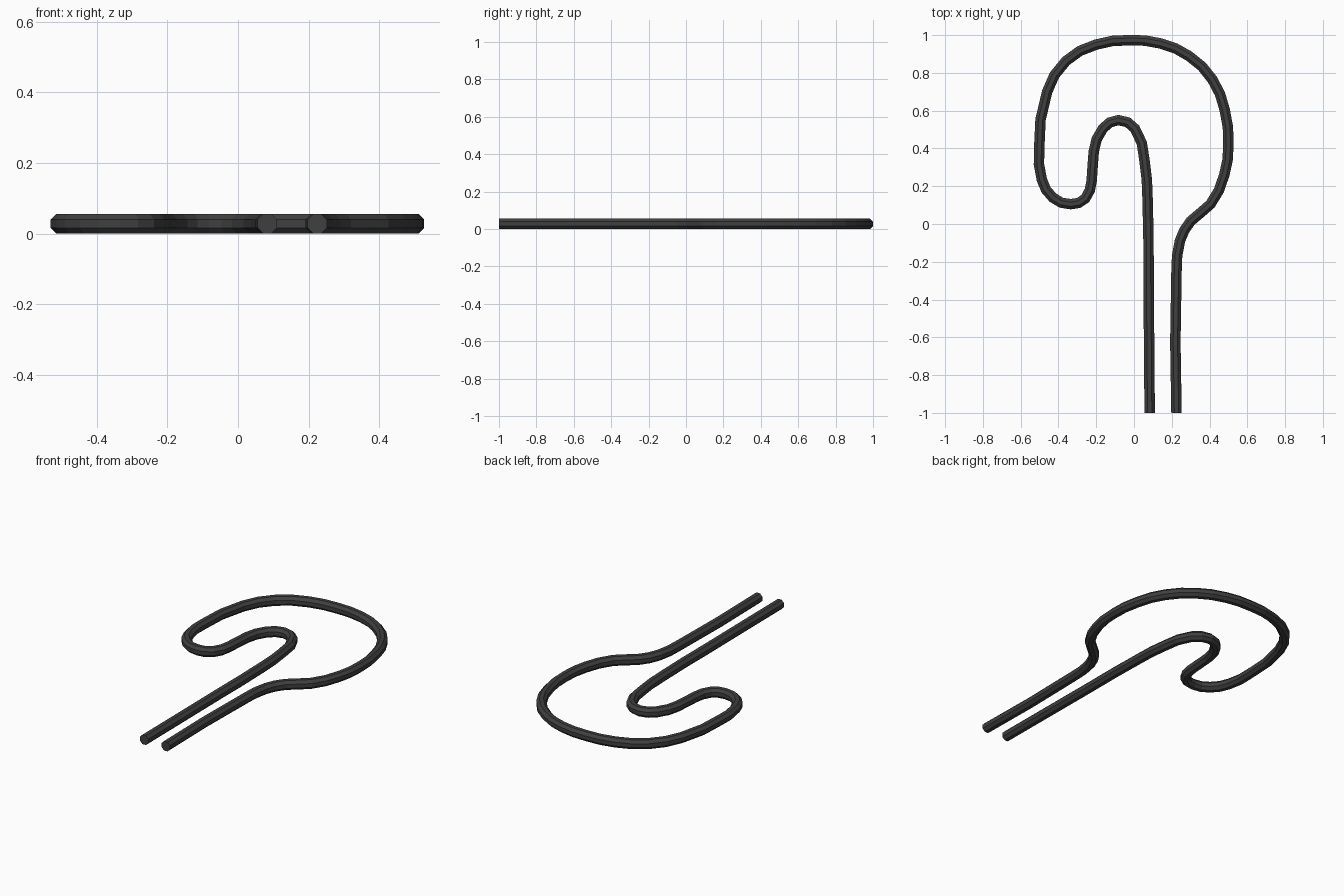
import bpy, math

if "Cube" in bpy.data.objects:
    bpy.data.objects.remove(bpy.data.objects["Cube"])

APOTHEM = 0.0277
SIDES_TILT = math.pi / 8          # puts a flat face of the octagon on top

# centre line of the bent rod, from one open end to the other
path = [(0.083, -1.0), (0.077, -0.3), (0.072, 0.13), (0.055, 0.34), (0.005, 0.505),
        (-0.083, 0.55), (-0.165, 0.505), (-0.213, 0.385), (-0.224, 0.23),
        (-0.258, 0.135), (-0.335, 0.105), (-0.43, 0.14), (-0.488, 0.235),
        (-0.502, 0.40), (-0.46, 0.70), (-0.36, 0.863), (-0.20, 0.95),
        (-0.025, 0.973), (0.14, 0.956), (0.29, 0.89), (0.415, 0.765),
        (0.48, 0.605), (0.50, 0.42), (0.478, 0.26), (0.405, 0.105),
        (0.30, 0.015), (0.243, -0.09), (0.225, -0.25), (0.225, -1.0)]

curve = bpy.data.curves.new("bent_rod", 'CURVE')
curve.dimensions = '3D'
curve.twist_mode = 'Z_UP'
curve.resolution_u = 2
curve.bevel_depth = APOTHEM / math.cos(math.pi / 8)
curve.bevel_resolution = 2        # eight sides
curve.use_fill_caps = True

spline = curve.splines.new('BEZIER')
spline.bezier_points.add(len(path) - 1)
for p, (x, y) in zip(spline.bezier_points, path):
    p.co = (x, y, APOTHEM)
    p.handle_left_type = p.handle_right_type = 'AUTO'
    p.tilt = SIDES_TILT
spline.use_smooth = False

rod = bpy.data.objects.new("bent_rod", curve)
bpy.context.collection.objects.link(rod)

# turn into a flat-shaded mesh
bpy.context.view_layer.objects.active = rod
rod.select_set(True)
bpy.ops.object.convert(target='MESH')
rod = bpy.context.object
rod.name = "bent_rod"
for f in rod.data.polygons:
    f.use_smooth = False

# dark grey finish
mat = bpy.data.materials.new("dark_metal")
mat.diffuse_color = (0.05, 0.05, 0.05, 1)
mat.use_nodes = True
mat.node_tree.nodes["Principled BSDF"].inputs["Base Color"].default_value = mat.diffuse_color
rod.data.materials.clear()
rod.data.materials.append(mat)
